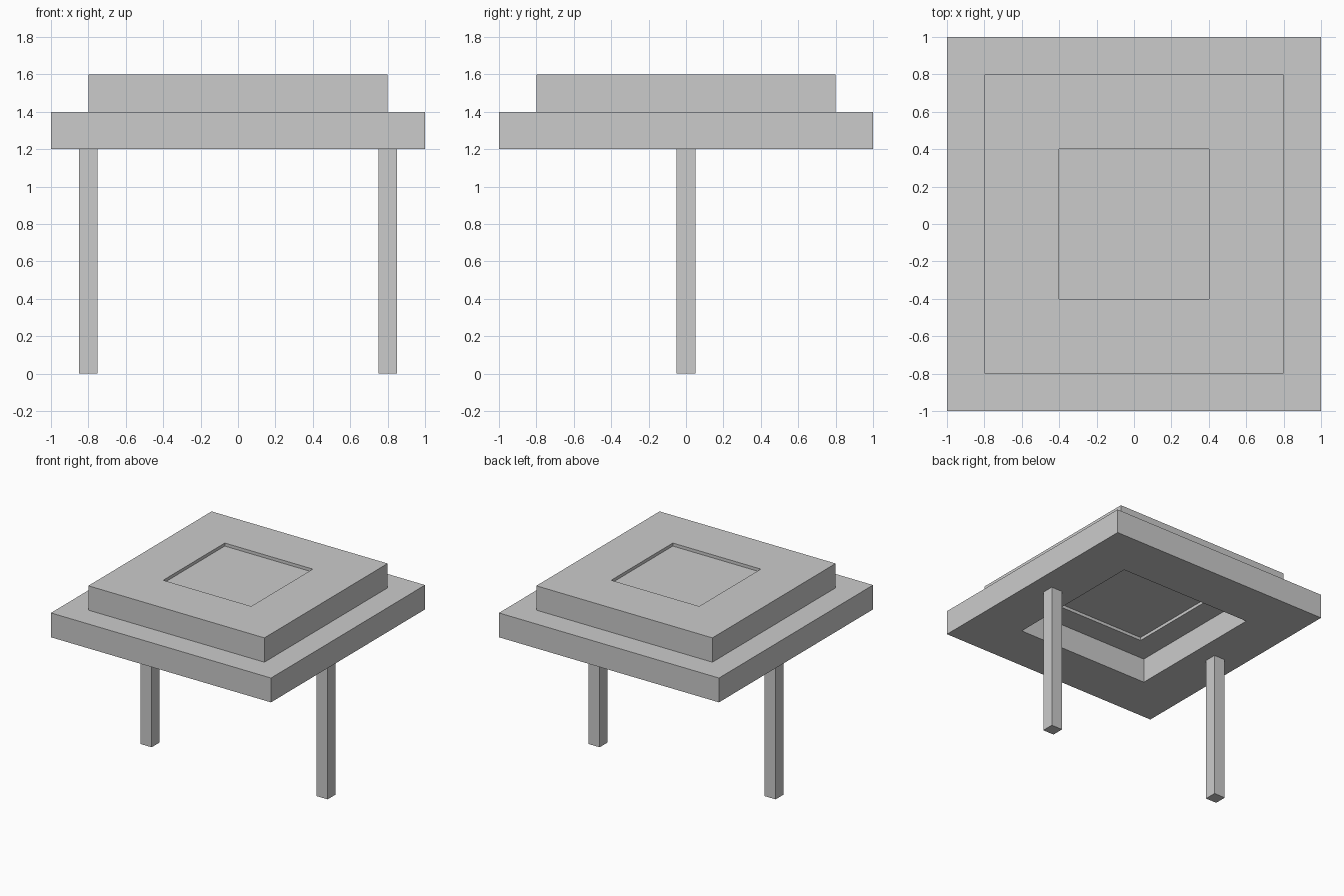
import bpy, bmesh

if "Cube" in bpy.data.objects:
    bpy.data.objects.remove(bpy.data.objects["Cube"])


def box(name, size, centre):
    bm = bmesh.new()
    bmesh.ops.create_cube(bm, size=1)
    bmesh.ops.scale(bm, vec=size, verts=bm.verts)
    return finish(name, bm, centre)


def square_frame(name, outer, inner, z0, z1):
    """Square slab with a square through-hole, made from ring quads."""
    bm = bmesh.new()

    def ring(half, z):
        return [bm.verts.new((sx * half, sy * half, z))
                for sx, sy in ((-1, -1), (1, -1), (1, 1), (-1, 1))]

    # Section goes round: outer bottom, outer top, inner top, inner bottom
    rings = [ring(outer, z0), ring(outer, z1), ring(inner, z1), ring(inner, z0)]
    for a, b in zip(rings, rings[1:] + rings[:1]):
        for i in range(4):
            j = (i + 1) % 4
            bm.faces.new((a[i], a[j], b[j], b[i]))
    bmesh.ops.recalc_face_normals(bm, faces=bm.faces)
    return finish(name, bm, (0, 0, 0))


def finish(name, bm, location):
    mesh = bpy.data.meshes.new(name)
    bm.to_mesh(mesh)
    bm.free()
    obj = bpy.data.objects.new(name, mesh)
    obj.location = location
    bpy.context.collection.objects.link(obj)
    return obj


# Stepped top: wide lower frame, narrower upper frame
square_frame("lower_frame", 1.0, 0.6, 1.2, 1.4)
square_frame("upper_frame", 0.8, 0.4, 1.4, 1.6)

# Panel set slightly inside the upper frame, recessed above and below
box("centre_panel", (0.8, 0.8, 0.15), (0, 0, 1.5))

# Two square legs
for side, x in (("left", -0.8), ("right", 0.8)):
    box(side + "_leg", (0.1, 0.1, 1.2), (x, 0, 0.6))
